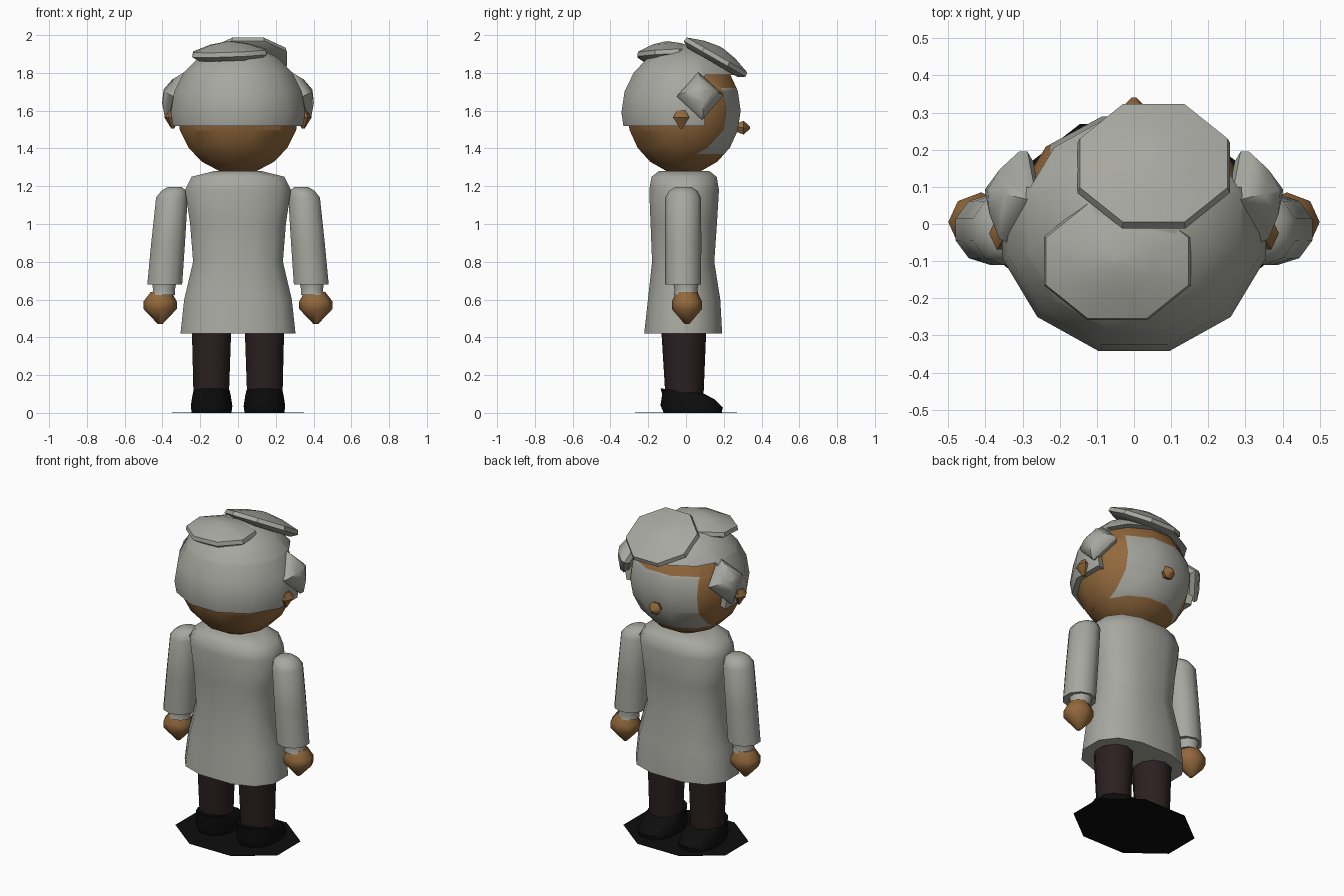
import bpy, bmesh, math
from mathutils import Vector

if "Cube" in bpy.data.objects:
    bpy.data.objects.remove(bpy.data.objects["Cube"])


def material(name, rgb):
    m = bpy.data.materials.new(name)
    m.diffuse_color = (*rgb, 1)
    m.use_nodes = True
    m.node_tree.nodes["Principled BSDF"].inputs["Base Color"].default_value = m.diffuse_color
    return m


GREY = material("pale_grey", (0.39, 0.39, 0.355))
SKIN = material("warm_skin", (0.29, 0.14, 0.045))
BROWN = material("dark_brown", (0.024, 0.014, 0.015))
BLACK = material("black", (0.004, 0.004, 0.004))


def finish(name, bm, mats, angle=50):
    bmesh.ops.recalc_face_normals(bm, faces=bm.faces[:])
    me = bpy.data.meshes.new(name)
    bm.to_mesh(me)
    bm.free()
    for m in mats:
        me.materials.append(m)
    for p in me.polygons:
        p.use_smooth = True
    me.set_sharp_from_angle(angle=math.radians(angle))
    ob = bpy.data.objects.new(name, me)
    bpy.context.collection.objects.link(ob)
    return ob


def loft(name, rings, mat, n=12, power=2.0, phase=0.5, slope=0.0, angle=50):
    """Rings are (centre x, centre y, z, radius x, radius y)."""
    bm = bmesh.new()
    loops = []
    for cx, cy, z, rx, ry in rings:
        loop = []
        for i in range(n):
            a = (i + phase) * math.tau / n
            c, s = math.cos(a), math.sin(a)
            x = math.copysign(abs(c) ** (2 / power), c) * rx
            y = math.copysign(abs(s) ** (2 / power), s) * ry
            # slope tips the higher rings only
            loop.append(bm.verts.new((cx + x, cy + y, z + slope * y * z)))
        loops.append(loop)
    for a, b in zip(loops, loops[1:]):
        for i in range(n):
            j = (i + 1) % n
            bm.faces.new((a[i], a[j], b[j], b[i]))
    bm.faces.new(loops[0][::-1])
    bm.faces.new(loops[-1])
    return finish(name, bm, [mat], angle)


def ellipsoid(centre, radii, segs=12, rings=10):
    bm = bmesh.new()
    bmesh.ops.create_uvsphere(bm, u_segments=segs, v_segments=rings, radius=1)
    turn = math.pi / segs
    for v in bm.verts:
        x, y = v.co.x, v.co.y
        v.co.x = x * math.cos(turn) - y * math.sin(turn)
        v.co.y = x * math.sin(turn) + y * math.cos(turn)
        v.co = Vector(centre) + Vector([v.co[k] * radii[k] for k in range(3)])
    return bm


def cut(bm, co, no):
    geom = bm.verts[:] + bm.edges[:] + bm.faces[:]
    bmesh.ops.bisect_plane(bm, geom=geom, plane_co=co, plane_no=no, dist=1e-5)


# Head with a flat-coloured face panel
bm = ellipsoid((0, -0.012, 1.6), (0.335, 0.312, 0.335))
for co, no in (((0.225, 0, 0), (1, 0, 0)), ((-0.225, 0, 0), (1, 0, 0)),
               ((0, 0, 1.37), (0, 0, 1)), ((0, 0, 1.72), (0, 0, 1))):
    cut(bm, co, no)
for f in bm.faces:
    c = f.calc_center_median()
    if c.y > 0.05 and abs(c.x) < 0.225 and 1.37 < c.z < 1.72:
        f.material_index = 1
finish("head", bm, [SKIN, GREY])

# Hair cap, open over the face and below the hairline
bm = ellipsoid((0, 0.0, 1.59), (0.368, 0.354, 0.36))
for co, no in (((0, 0, 1.52), (0, 0, 1)), ((0, 0, 1.79), (0, 0, 1)),
               ((0, 0.1, 0), (0, 1, 0))):
    cut(bm, co, no)
drop = []
for f in bm.faces:
    c = f.calc_center_median()
    if c.z < 1.52 or (c.z < 1.79 and c.y > 0.1):
        drop.append(f)
bmesh.ops.delete(bm, geom=drop, context='FACES')
# bridge the narrow step from the cap rim inwards
rim = [e for e in bm.edges if e.is_boundary]
ext = bmesh.ops.extrude_edge_only(bm, edges=rim)["geom"]
for v in ext:
    if isinstance(v, bmesh.types.BMVert):
        v.co.x *= 0.86
        v.co.y = v.co.y * 0.86
finish("hair_cap", bm, [GREY])


# Flattened hair locks
def lock(name, centre, rx, ry, n, height, phase):
    rings = [(0, 0, -0.035, rx * .82, ry * .82), (0, 0, -0.012, rx, ry),
             (0, 0, 0.012, rx * .97, ry * .97),
             (0, 0, height * .75, rx * .5, ry * .5), (0, 0, height, rx * .06, ry * .06)]
    ob = loft(name, rings, GREY, n, phase=phase, angle=40)
    ob.location = centre
    return ob


back = lock("back_lock", (-0.045, -0.1, 1.905), 0.214, 0.172, 8, 0.062, 0.5)
back.rotation_euler = (math.radians(3), math.radians(-2), 0)
front = lock("front_lock", (0.053, 0.158, 1.885), 0.222, 0.205, 8, 0.058, 0.5)
front.rotation_euler = (math.radians(-30), 0, 0)

# Nose
loft("nose", [(0, 0, -0.05, 0.02, 0.02), (0, 0, 0, 0.042, 0.042),
              (0, 0, 0.035, 0.006, 0.006)], SKIN, 6, phase=0
     ).matrix_world = (Vector((0, 0.31, 1.51)).to_track_quat('Z', 'Y').to_matrix().to_4x4())
nose = bpy.data.objects["nose"]
nose.rotation_euler = (math.radians(-90), 0, 0)
nose.location = (0, 0.305, 1.51)

# Coat body
coat = [(-0.015, .42, .31, .208), (-.01, .60, .29, .193), (-.015, .80, .242, .166),
        (-.012, 1.0, .258, .177), (-.01, 1.18, .285, .186),
        (-.01, 1.25, .25, .174), (-.01, 1.28, .13, .135)]
loft("coat", [(0, cy, z, rx * 1.01, ry * 1.02) for cy, z, rx, ry in coat], GREY, 12, 2.5)

# Paired parts
for s, side in ((1, "right"), (-1, "left")):
    tuft = lock("hair_tuft_" + side, (s * 0.325, 0.075, 1.68), 0.125, 0.135, 4, 0.075, 0)
    tuft.rotation_euler = Vector((s * .88, .2, .4)).to_track_quat('Z', 'Y').to_euler()

    loft("ear_" + side, [(s * .345, -.025, 1.505, .008, .008), (s * .35, -.025, 1.565, .04, .05),
                         (s * .345, -.025, 1.6, .02, .025)], SKIN, 6, phase=0)

    y = -0.015
    loft("sleeve_" + side, [(s * .388, y, .68, .097, .095), (s * .37, y, .9, .094, .096),
                            (s * .35, y, 1.14, .088, .095), (s * .34, y, 1.175, .07, .075),
                            (s * .335, y, 1.195, .04, .045)], GREY, 10)
    loft("cuff_" + side, [(s * .395, 0, .625, .066, .066), (s * .392, 0, .65, .06, .06),
                          (s * .39, 0, .70, .07, .07)], GREY, 10)
    loft("hand_" + side, [(s * .412, .005, .47, .012, .012), (s * .412, .005, .55, .088, .08),
                          (s * .412, .005, .59, .088, .08), (s * .407, .005, .64, .055, .055)],
         SKIN, 8, phase=0)

    loft("leg_" + side, [(s * .142, -.008, .07, .098, .1), (s * .14, -.012, .46, .11, .12)],
         BROWN, 10)
    loft("shoe_" + side, [(s * .14, .035, 0, .108, .158), (s * .14, .03, .035, .113, .17),
                          (s * .14, .012, .085, .105, .142), (s * .14, -.018, .115, .098, .12)],
         BLACK, 12, 2.4, slope=-1.1)

# Flat ground disc under the feet
loft("base_disc", [(0, 0, 0, .378, .292), (0, 0, .003, .378, .292)], BLACK, 8)
